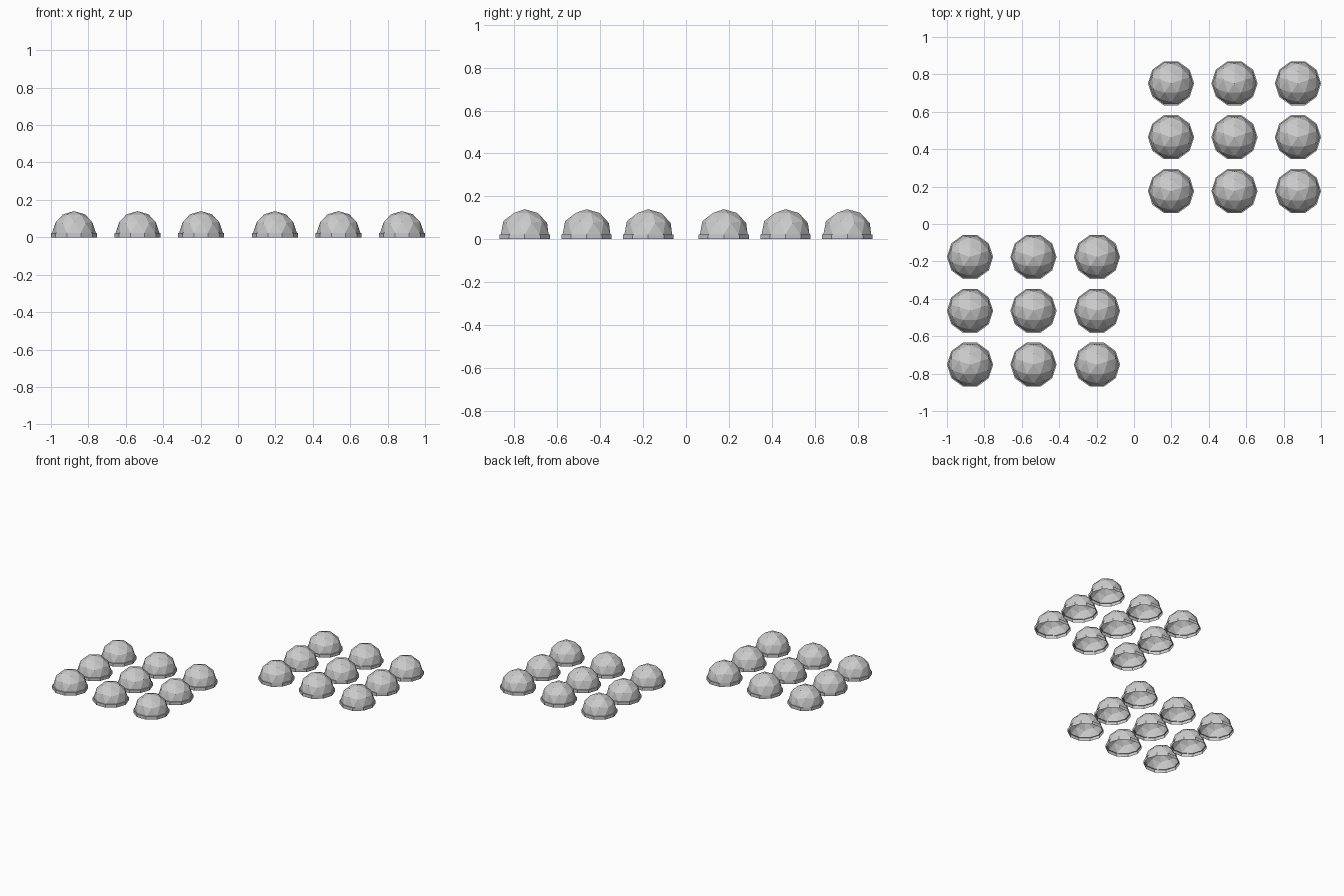
import bpy, bmesh, math
from mathutils import Matrix

if "Cube" in bpy.data.objects:
    bpy.data.objects.remove(bpy.data.objects["Cube"])

R_DOME, R_RIM, RIM_H = 0.117, 0.1235, 0.023


def dome_mesh():
    # Upper half of a faceted icosphere, turned so its ten-sided base points along x
    bm = bmesh.new()
    bmesh.ops.create_icosphere(bm, subdivisions=2, radius=R_DOME,
                               matrix=Matrix.Rotation(math.pi / 2, 4, 'Z'))
    low = [v for v in bm.verts if v.co.z < -1e-4]
    bmesh.ops.delete(bm, geom=low, context='VERTS')
    bmesh.ops.translate(bm, verts=bm.verts, vec=(0, 0, RIM_H))

    # Ledge flaring outward, then the short rim wall down to the ground
    edges = [e for e in bm.edges if e.is_boundary]
    for scale, drop in ((R_RIM / R_DOME, 0), (1, RIM_H)):
        ext = bmesh.ops.extrude_edge_only(bm, edges=edges)['geom']
        edges = [g for g in ext if isinstance(g, bmesh.types.BMEdge)]
        for v in (g for g in ext if isinstance(g, bmesh.types.BMVert)):
            v.co.x *= scale
            v.co.y *= scale
            v.co.z -= drop
    bmesh.ops.recalc_face_normals(bm, faces=bm.faces)
    # Open shell: make sure the faces point outward
    if max(bm.faces, key=lambda f: f.calc_center_median().z).normal.z < 0:
        bmesh.ops.reverse_faces(bm, faces=bm.faces)
    me = bpy.data.meshes.new("dome")
    bm.to_mesh(me)
    bm.free()
    return me


# Two diagonal three-by-three groups of domes
mesh = dome_mesh()
for side, group in ((-1, "front_left"), (1, "back_right")):
    for i in range(3):
        for j in range(3):
            ob = bpy.data.objects.new(f"dome_{group}_{i}_{j}", mesh)
            ob.location = (side * (0.198 + 0.3393 * i), side * (0.176 + 0.288 * j), 0)
            bpy.context.collection.objects.link(ob)
